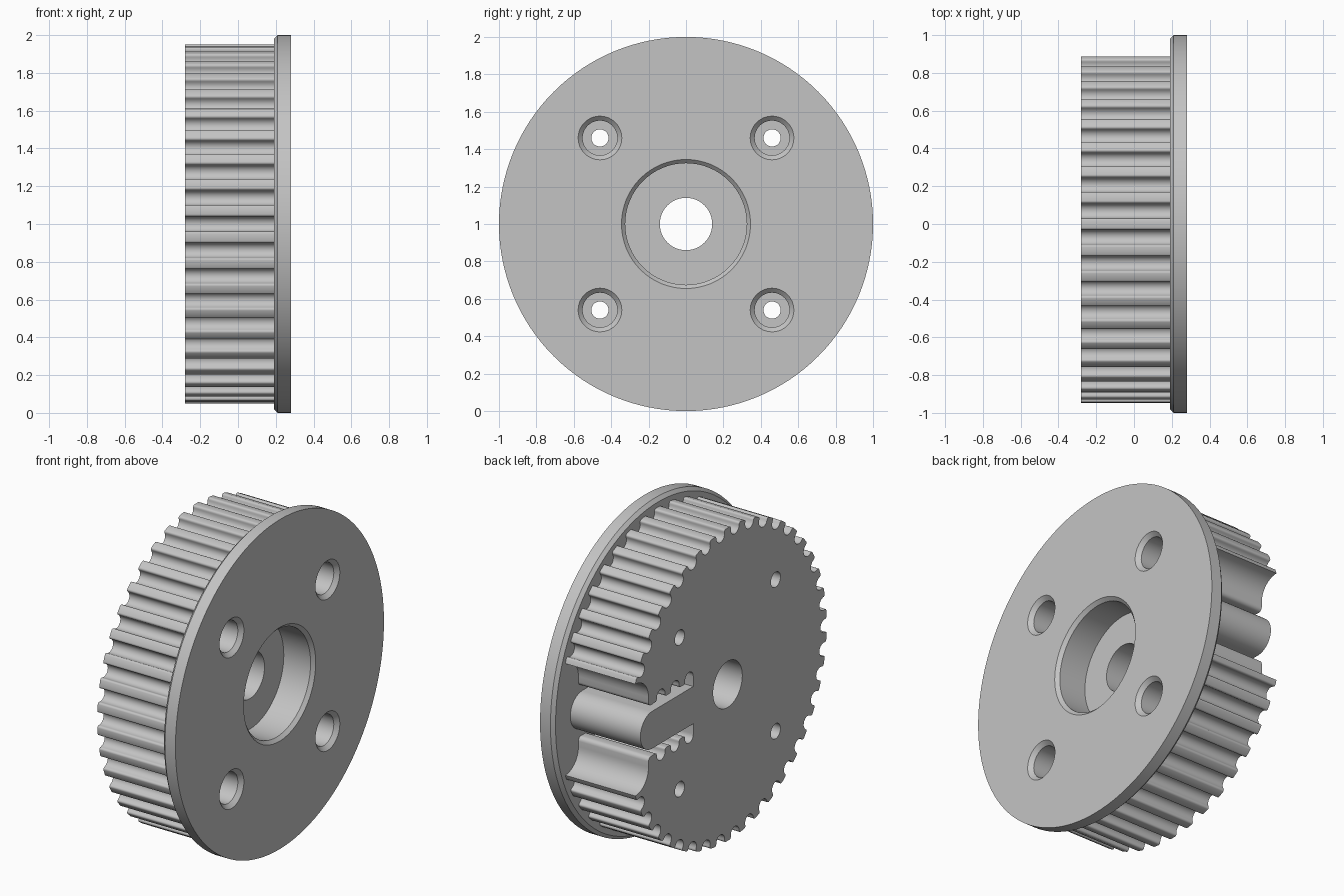
import bpy, bmesh
from math import sin, cos, radians, tau

if "Cube" in bpy.data.objects:
    bpy.data.objects.remove(bpy.data.objects["Cube"])

TEETH, TIP = 42, 0.95
BACK, SEAT, FACE = -0.28, 0.19, 0.28   # stations along the axle

grey = bpy.data.materials.new("plain grey")
grey.use_nodes = True
grey.diffuse_color = (0.55, 0.55, 0.55, 1)
grey.node_tree.nodes["Principled BSDF"].inputs["Base Color"].default_value = grey.diffuse_color


def arc(cu, cv, r, start, end, n):
    angles = [radians(start + (end - start) * i / n) for i in range(n + 1)]
    return [(cu + r * cos(a), cv + r * sin(a)) for a in angles]


def make_object(name, bm):
    bmesh.ops.recalc_face_normals(bm, faces=bm.faces)
    mesh = bpy.data.meshes.new(name)
    bm.to_mesh(mesh)
    bm.free()
    mesh.materials.append(grey)
    obj = bpy.data.objects.new(name, mesh)
    obj.location.z = 1
    bpy.context.collection.objects.link(obj)
    return obj


def extrude(name, outline, x0, x1):
    bm = bmesh.new()
    face = bm.faces.new([bm.verts.new((x0, y, z)) for y, z in outline])
    made = bmesh.ops.extrude_face_region(bm, geom=[face])["geom"]
    bmesh.ops.translate(bm, vec=(x1 - x0, 0, 0),
                        verts=[v for v in made if isinstance(v, bmesh.types.BMVert)])
    return make_object(name, bm)


def turned(name, profile, n, y=0, z=0):
    """Solid of revolution about x from (x, radius) steps."""
    bm = bmesh.new()
    rings = [[bm.verts.new((x, y + r * cos(tau * i / n), z + r * sin(tau * i / n)))
              for i in range(n)] for x, r in profile]
    for a, b in zip(rings, rings[1:]):
        for i in range(n):
            j = (i + 1) % n
            bm.faces.new((a[i], a[j], b[j], b[i]))
    bm.faces.new(rings[0])
    bm.faces.new(rings[-1])
    return make_object(name, bm)


# Belt groove: round bottom with small rounded lips, (sideways, radius)
lip = arc(0.052, 0.936, 0.012, 180, 90, 3)
groove = ([(-u, v) for u, v in reversed(lip)]
          + arc(0, 0.93, 0.04, 180, 360, 10) + lip)

# Toothed rim, leaving out the grooves over the belt clamp
rim = []
for k in range(3, TEETH - 2):
    a = tau * k / TEETH
    rim += [(v * cos(a) - u * sin(a), v * sin(a) + u * cos(a)) for u, v in groove]

# Upper half of the belt clamp: rounded tongue, toothed slot, flared mouth
half = arc(0.725, 0, 0.113, 0, 90, 10) + [(0.33, 0.113)]
for i in range(3):
    part = groove[len(lip):] if i == 0 else groove
    half += [(0.37 + 0.135 * i + u, 0.155 + TIP - v) for u, v in part]
half += arc(0.735, 0.18, 0.025, -90, 0, 4)
half += arc(0.886, 0.213, 0.126, 180, 90, 10)
lower = [(y, -z) for y, z in reversed(half[1:])]

wheel = extrude("toothed_wheel", lower + half + rim, BACK, SEAT + 0.03)
flange = turned("flange", [(SEAT, 0.98), (SEAT + 0.02, 1), (FACE, 1)], 128)

# Cutters: bearing pocket with bore, and four counterbored screw holes
OUT = 0.02
cutters = [turned("bearing_cutter", [(BACK - OUT, 0.14), (FACE - 0.2, 0.14), (FACE - 0.2, 0.325),
                                     (FACE - 0.02, 0.325), (FACE, 0.345), (FACE + OUT, 0.345)], 64)]
for y in (-0.46, 0.46):
    for z in (-0.46, 0.46):
        cutters.append(turned("screw_cutter", [(BACK - OUT, 0.046), (FACE - 0.2, 0.046),
                                               (FACE - 0.2, 0.093), (FACE - 0.024, 0.093),
                                               (FACE, 0.117), (FACE + OUT, 0.117)], 32, y, z))

# Join the flange, cut the holes, and bake the result
for tool, operation in [(flange, "UNION")] + [(c, "DIFFERENCE") for c in cutters]:
    mod = wheel.modifiers.new(operation.lower(), "BOOLEAN")
    mod.operation, mod.object, mod.solver = operation, tool, "EXACT"
    tool.hide_render = True
bpy.context.view_layer.update()
baked = bpy.data.meshes.new_from_object(
    wheel.evaluated_get(bpy.context.evaluated_depsgraph_get()))
wheel.modifiers.clear()
wheel.data = baked
wheel.name = "belt_pulley"
for tool in [flange] + cutters:
    bpy.data.objects.remove(tool)

bpy.ops.object.select_all(action="DESELECT")
wheel.select_set(True)
bpy.context.view_layer.objects.active = wheel
bpy.ops.object.shade_smooth_by_angle(angle=radians(32))
